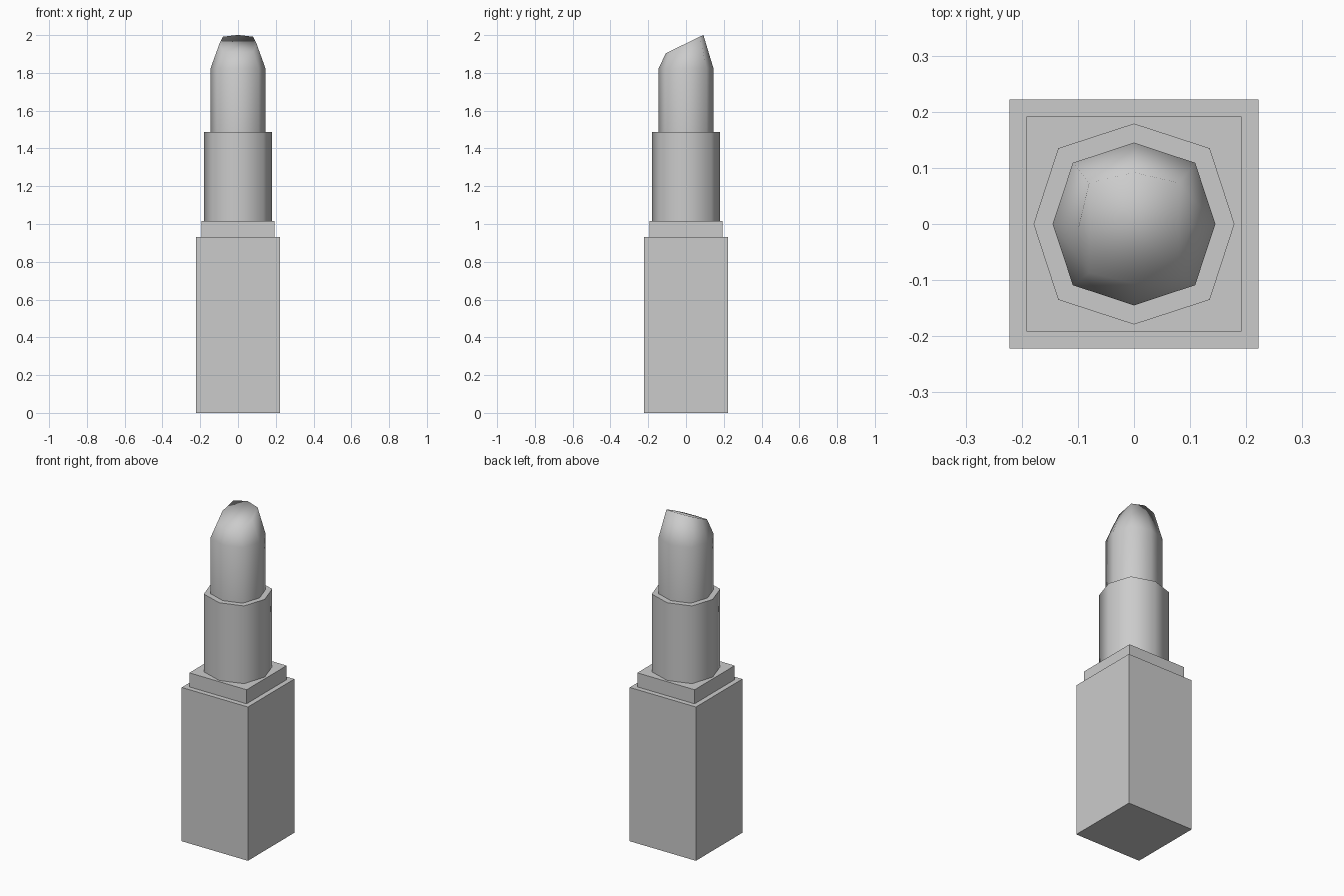
import bpy, bmesh, math

if "Cube" in bpy.data.objects:
    bpy.data.objects.remove(bpy.data.objects["Cube"])


def loft(name, rings, smooth_angle, cap_bottom=True):
    """Skin a stack of matching vertex rings and cap the ends."""
    bm = bmesh.new()
    loops = [[bm.verts.new(p) for p in ring] for ring in rings]
    n = len(loops[0])
    for low, high in zip(loops, loops[1:]):
        for i in range(n):
            j = (i + 1) % n
            bm.faces.new((low[i], low[j], high[j], high[i]))
    bm.faces.new(loops[-1])
    if cap_bottom:
        bm.faces.new(loops[0][::-1])
    mesh = bpy.data.meshes.new(name)
    bm.to_mesh(mesh)
    bm.free()
    obj = bpy.data.objects.new(name, mesh)
    bpy.context.collection.objects.link(obj)
    bpy.ops.object.select_all(action='DESELECT')
    obj.select_set(True)
    bpy.context.view_layer.objects.active = obj
    if smooth_angle:
        bpy.ops.object.shade_smooth_by_angle(angle=math.radians(smooth_angle))
    return obj


def square(h, z):
    return [(-h, -h, z), (h, -h, z), (h, h, z), (-h, h, z)]


def octagon(axis, diag, z, slope=0.0, cy=0.0):
    """Slightly squared octagon; slope tilts the ring along y."""
    flat = [(axis, 0), (diag, diag), (0, axis), (-diag, diag),
            (-axis, 0), (-diag, -diag), (0, -axis), (diag, -diag)]
    return [(x, y + cy, z + slope * (y + cy)) for x, y in flat]


# Square case and its stepped collar
loft("case_base", [square(0.222, 0), square(0.222, 0.932)], 0)
loft("case_collar", [square(0.192, 0.932), square(0.192, 1.017)], 0)

# Eight-sided inner tube
loft("inner_tube", [octagon(0.179, 0.135, 1.017), octagon(0.179, 0.135, 1.488)], 60)

# Smooth bullet with a tapered, slanted tip
loft("bullet", [octagon(0.145, 0.109, 1.488),
                octagon(0.145, 0.109, 1.825),
                octagon(0.099, 0.08, 1.956, 0.487, -0.007)], 180, False)
